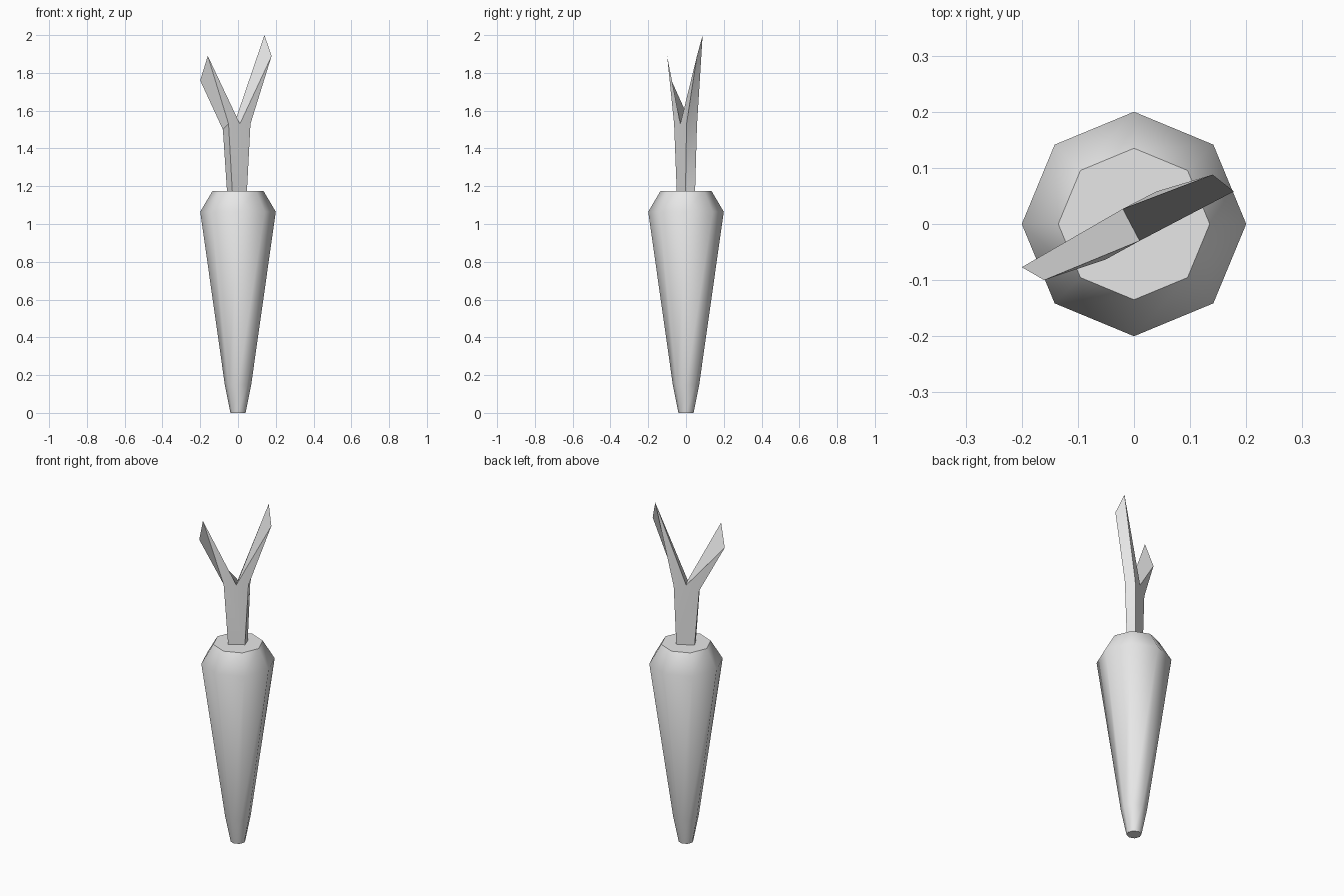
import bpy
import bmesh
from math import cos, sin, pi, radians

cube = bpy.data.objects.get("Cube")
if cube:
    bpy.data.objects.remove(cube, do_unlink=True)

# One plain grey for everything
grey = bpy.data.materials.new("plain grey")
grey.use_nodes = True
grey.diffuse_color = (0.8, 0.8, 0.8, 1)
grey.node_tree.nodes["Principled BSDF"].inputs["Base Color"].default_value = grey.diffuse_color


def finish(bm, name, angle):
    bmesh.ops.recalc_face_normals(bm, faces=bm.faces)
    mesh = bpy.data.meshes.new(name)
    bm.to_mesh(mesh)
    bm.free()
    mesh.materials.append(grey)
    obj = bpy.data.objects.new(name, mesh)
    bpy.context.collection.objects.link(obj)
    bpy.ops.object.select_all(action="DESELECT")
    obj.select_set(True)
    bpy.context.view_layer.objects.active = obj
    bpy.ops.object.shade_smooth_by_angle(angle=radians(angle))
    return obj


# Tapered root: an eight-sided profile (radius, height) with flat caps
SIDES = 8
profile = [(0.04, 0), (0.07, 0.15), (0.2, 1.065), (0.135, 1.175)]
bm = bmesh.new()
rings = [[bm.verts.new((r * cos(2 * pi * i / SIDES), r * sin(2 * pi * i / SIDES), z))
          for i in range(SIDES)] for r, z in profile]
for low, high in zip(rings, rings[1:]):
    for i in range(SIDES):
        j = (i + 1) % SIDES
        bm.faces.new((low[i], low[j], high[j], high[i]))
bm.faces.new(rings[0])
bm.faces.new(rings[-1])
finish(bm, "root", 50)

# Forked stalk: each side has a foot, a shoulder and a leaf tip, front then back
foot = {"right": [(-0.03, -0.049, 1.17), (-0.058, 0.003, 1.17)],
        "left": [(0.047, -0.003, 1.17), (0.03, 0.048, 1.17)]}
shoulder = {"right": [(-0.05, -0.063, 1.53), (-0.08, -0.01, 1.5)],
            "left": [(0.066, 0.003, 1.53), (0.04, 0.058, 1.52)]}
tip = {"right": [(-0.16, -0.1, 1.89), (-0.2, -0.077, 1.76)],
       "left": [(0.178, 0.058, 1.89), (0.14, 0.088, 2.0)]}
bm = bmesh.new()
fork = [bm.verts.new(p) for p in [(0.01, -0.03, 1.53), (-0.02, 0.027, 1.53)]]
feet, shoulders = {}, {}
for side in ("right", "left"):
    f, s, t = ([bm.verts.new(p) for p in part[side]] for part in (foot, shoulder, tip))
    feet[side], shoulders[side] = f, s
    bm.faces.new((f[0], f[1], s[1], s[0]))        # stalk side
    bm.faces.new((s[0], s[1], t[1], t[0]))        # leaf outside
    bm.faces.new((fork[0], t[0], t[1], fork[1]))  # leaf inside
    for k in (0, 1):
        bm.faces.new((s[k], t[k], fork[k]))       # leaf edges
for k in (0, 1):
    bm.faces.new((feet["right"][k], feet["left"][k], shoulders["left"][k],
                  fork[k], shoulders["right"][k]))
bm.faces.new((*feet["right"], *reversed(feet["left"])))
finish(bm, "stalk_with_leaves", 30)
